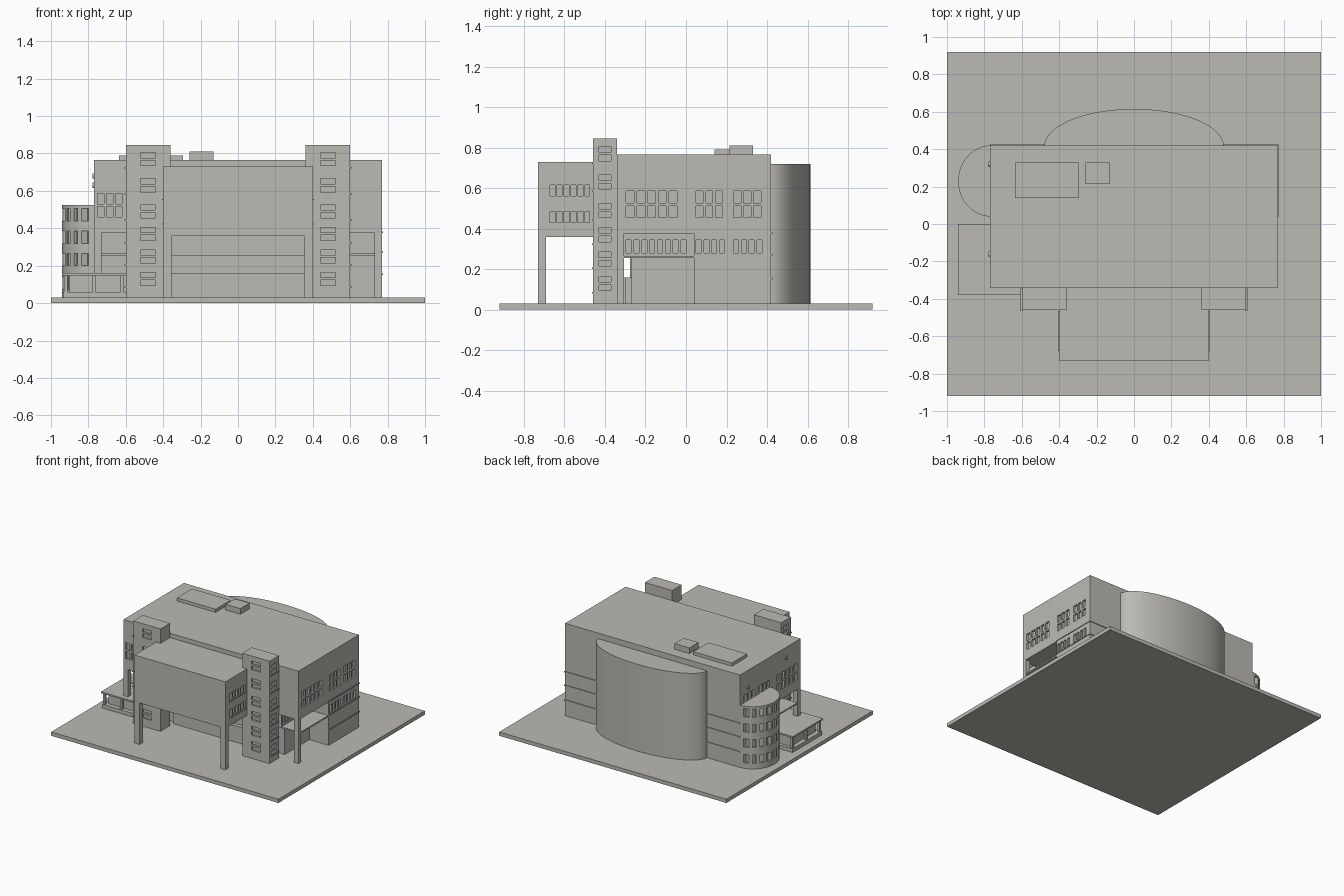
import bpy, bmesh, math
from mathutils import Matrix, Vector

if "Cube" in bpy.data.objects:
    bpy.data.objects.remove(bpy.data.objects["Cube"])

stone = bpy.data.materials.new("warm_grey_stone")
stone.diffuse_color = (0.50, 0.49, 0.45, 1)
stone.use_nodes = True
stone.node_tree.nodes["Principled BSDF"].inputs["Base Color"].default_value = stone.diffuse_color


def finish(name, bm):
    bmesh.ops.recalc_face_normals(bm, faces=bm.faces)
    me = bpy.data.meshes.new(name)
    bm.to_mesh(me)
    bm.free()
    ob = bpy.data.objects.new(name, me)
    bpy.context.collection.objects.link(ob)
    me.materials.append(stone)
    return ob


def add_box(bm, b, rot=None):
    x0, x1, y0, y1, z0, z1 = b
    m = Matrix.Translation(((x0 + x1) / 2, (y0 + y1) / 2, (z0 + z1) / 2))
    if rot is not None:
        m = m @ Matrix.Rotation(rot, 4, 'Z')
    m = m @ Matrix.Diagonal((abs(x1 - x0), abs(y1 - y0), abs(z1 - z0), 1))
    bmesh.ops.create_cube(bm, size=1, matrix=m)


def boxes(name, *dims):
    bm = bmesh.new()
    for d in dims:
        add_box(bm, d)
    return finish(name, bm)


def mirror(b):
    return (-b[1], -b[0]) + tuple(b[2:])


def prism(name, pts, vec):
    bm = bmesh.new()
    f = bm.faces.new([bm.verts.new(p) for p in pts])
    r = bmesh.ops.extrude_face_region(bm, geom=[f])
    bmesh.ops.translate(bm, verts=[v for v in r['geom'] if isinstance(v, bmesh.types.BMVert)], vec=vec)
    return finish(name, bm)


def cut(ob, bm):
    c = finish("window_cutter", bm)
    c.hide_render = True
    mod = ob.modifiers.new("windows", 'BOOLEAN')
    mod.operation, mod.object, mod.solver = 'DIFFERENCE', c, 'EXACT'
    bpy.context.view_layer.objects.active = ob
    bpy.ops.object.modifier_apply(modifier=mod.name)
    bpy.data.objects.remove(c)


def smooth(ob):
    bpy.ops.object.select_all(action='DESELECT')
    ob.select_set(True)
    bpy.context.view_layer.objects.active = ob
    bpy.ops.object.shade_smooth_by_angle(angle=math.radians(30))


def panes(bm, axis, at, u0, u1, z0, z1, cols, rows, gap=0.014, depth=0.015):
    """Grid of recesses in the wall plane axis=at."""
    w, h = (u1 - u0 + gap) / cols, (z1 - z0 + gap) / rows
    for i in range(cols):
        for j in range(rows):
            u, z = u0 + i * w, z0 + j * h
            a, b = (at - depth, at + depth), (u, u + w - gap)
            add_box(bm, (*(a + b if axis == 'x' else b + a), z, z + h - gap))


# Ground slab
boxes("ground_slab", (-1, 1, -.92, .92, 0, .03))

# Main hall with its front half raised above an open lower level
hall = prism("main_hall", [(-.77, y, z) for y, z in
             [(.42, .03), (.42, .765), (-.34, .765), (-.34, .375), (.04, .375), (.04, .03)]], (1.54, 0, 0))
bm = bmesh.new()
for s in (-1, 1):
    for u0, u1, n in ((-.295, -.045, 5), (.05, .18, 3), (.235, .37, 3)):
        panes(bm, 'x', .77 * s, u0, u1, .455, .585, n, 2)
for u0, u1 in ((.05, .19), (.235, .375)):
    panes(bm, 'x', .77, u0, u1, .28, .345, 4, 1)
panes(bm, 'y', -.34, -.75, -.62, .46, .585, 3, 2)
cut(hall, bm)

# Recessed lower storeys, balcony and corner columns
lower = boxes("recessed_second_floor", (-.6, .6, -.31, .04, .265, .375))
bm = bmesh.new()
for s in (-1, 1):
    panes(bm, 'x', .6 * s, -.295, 0, .28, .345, 8, 1)
cut(lower, bm)
boxes("recessed_ground_floor", (-.6, .6, -.27, .04, .03, .256))
boxes("balcony_floor", (-.765, .765, -.31, .04, .255, .266))
boxes("entrance_base", (-.36, .36, -.3, -.27, .03, .16))
boxes("entrance_mullion", (-.004, .004, -.276, -.27, .16, .256))
c = (.73, .77, -.34, -.305, .03, .375)
boxes("corner_columns", c, mirror(c))

# Thin string courses on the lower walls
boxes("wall_ledges", *[(.76, .776, .04, .426, z, z + .008) for z in (.15, .268, .376)],
      *[(s * .77 if s < 0 else .47, -.47 if s < 0 else .77, .415, .426, z, z + .008)
        for z in (.15, .268, .376) for s in (-1, 1)])

# Stair towers flanking the front
levels = (.13, .25, .37, .49, .63, .77)
for s, side in ((-1, "left"), (1, "right")):
    b = (.36, .6, -.46, -.34, .03, .845)
    tower = boxes(side + "_stair_tower", b if s > 0 else mirror(b))
    bm = bmesh.new()
    for z in levels:
        u = sorted((s * .44, s * .52))
        panes(bm, 'y', -.46, u[0], u[1], z - .035, z + .035, 1, 2)
        panes(bm, 'x', .6 * s, -.43, -.37, z - .035, z + .035, 1, 2)
    cut(tower, bm)
    sills = [(.595, .606, -.464, -.345, z - .05, z - .042) for z in levels]
    boxes(side + "_tower_sills", *(sills if s > 0 else map(mirror, sills)))

# Raised front wing on two legs
wing = boxes("front_wing", (-.4, .4, -.73, -.46, .36, .73))
bm = bmesh.new()
for s in (-1, 1):
    for z in (.43, .56):
        panes(bm, 'x', .4 * s, -.67, -.475, z, z + .055, 6, 1, gap=.012)
cut(wing, bm)
boxes("wing_link", (-.36, .36, -.46, -.34, .36, .73))
leg = (.355, .4, -.73, -.69, .03, .36)
boxes("wing_legs", leg, mirror(leg))
sills = [(.395, .406, -.68, -.465, z, z + .007) for z in (.42, .55)]
boxes("wing_sills", *sills, *map(mirror, sills))

# Curved rear auditorium
N = 64
smooth(prism("rear_auditorium", [(.48 * math.cos(math.pi * i / N), .415 + .2 * math.sin(math.pi * i / N), .03)
                                 for i in range(N + 1)], (0, 0, .69)))

# Half-round stair drum on the left side with rows of windows
drum = prism("round_stair_drum", [(-.765 - .175 * math.sin(math.pi * i / 48), .23 + .19 * math.cos(math.pi * i / 48), .03)
                                  for i in range(49)], (0, 0, .495))
bm = bmesh.new()
for k in range(9):
    a = math.radians(18 + 18 * k)
    x, y = -.765 - .175 * math.sin(a), .23 + .19 * math.cos(a)
    for z in (.075, .2, .32, .44):
        add_box(bm, (x - .012, x + .012, y - .018, y + .018, z, z + .065), math.pi / 2 - a)
cut(drum, bm)
smooth(drum)

# Low glazed pavilion at the left
boxes("pavilion_roof", (-.94, -.6, -.38, 0, .148, .16))
boxes("pavilion_base", (-.935, -.6, -.375, -.005, .03, .06))
boxes("pavilion_glazing", (-.9, -.6, -.34, -.03, .055, .15))
boxes("pavilion_posts", *[(x - .009, x + .009, y - .009, y + .009, .05, .15) for x, y in
      [(-.92, -.36), (-.77, -.36), (-.62, -.36), (-.92, -.19), (-.92, -.02), (-.77, -.02)]])

# Roof plant rooms
boxes("roof_plant_large", (-.635, -.295, .14, .33, .76, .79))
boxes("roof_plant_small", (-.26, -.13, .215, .33, .76, .81))

# Small round vents on the left wall
for y, z in ((.32, .63), (-.16, .68)):
    bm = bmesh.new()
    bmesh.ops.create_cone(bm, cap_ends=True, segments=16, radius1=.014, radius2=.014, depth=.012,
                          matrix=Matrix.Translation((-.772, y, z)) @ Matrix.Rotation(math.pi / 2, 4, 'Y'))
    finish("round_vent", bm)
